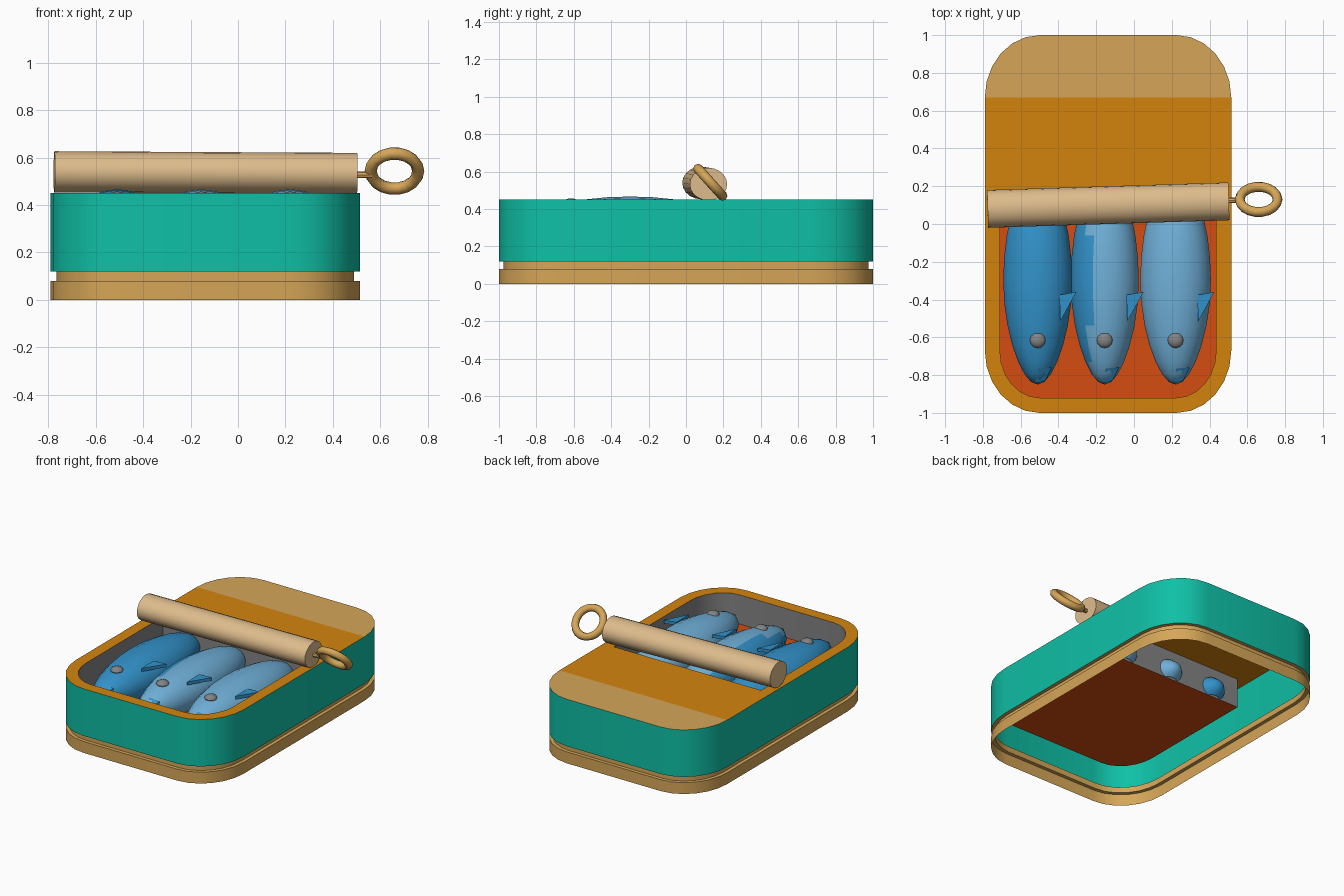
import bpy, bmesh, math
from mathutils import Vector, Matrix

if "Cube" in bpy.data.objects:
    bpy.data.objects.remove(bpy.data.objects["Cube"])


def lin(c):
    c /= 255
    return c / 12.92 if c <= 0.04045 else ((c + 0.055) / 1.055) ** 2.4


def material(name, r, g, b):
    m = bpy.data.materials.new(name)
    m.diffuse_color = (lin(r), lin(g), lin(b), 1)
    m.use_nodes = True
    m.node_tree.nodes["Principled BSDF"].inputs["Base Color"].default_value = m.diffuse_color
    return m


TEAL = material("teal", 15, 192, 166)
TAN = material("tan", 214, 166, 88)
PALE = material("pale tan", 222, 188, 140)
ORANGE = material("orange", 212, 132, 13)
RED = material("red orange", 212, 77, 16)
GREY = material("grey", 132, 132, 132)
BLUE = material("blue", 50, 146, 202)
LIGHT = material("light blue", 112, 176, 217)


def finish(name, bm, mats, smooth=True, normals=True):
    if normals:
        bmesh.ops.recalc_face_normals(bm, faces=bm.faces[:])
    me = bpy.data.meshes.new(name)
    bm.to_mesh(me)
    bm.free()
    for m in mats:
        me.materials.append(m)
    ob = bpy.data.objects.new(name, me)
    bpy.context.collection.objects.link(ob)
    if smooth:
        bpy.ops.object.select_all(action='DESELECT')
        ob.select_set(True)
        bpy.context.view_layer.objects.active = ob
        bpy.ops.object.shade_smooth_by_angle(angle=math.radians(30))
    return ob


CX = -0.1375


def outline(inset=0.0, n=6):
    """Rounded rectangle of the tin, counter-clockwise."""
    hx, hy, rx, ry = 0.6525 - inset, 1 - inset, 0.29 - inset, 0.33 - inset
    pts = []
    for q, (sx, sy) in enumerate(((1, 1), (-1, 1), (-1, -1), (1, -1))):
        for i in range(n + 1):
            a = math.pi / 2 * (q + i / n)
            pts.append((CX + sx * (hx - rx) + rx * math.cos(a),
                        sy * (hy - ry) + ry * math.sin(a)))
    return pts


def opening(n=6):
    """Tray opening: rounded at the front, square at the back."""
    x0, x1, y0, y1, rx, ry = -0.71, 0.435, -0.92, 0.18, 0.21, 0.25
    pts = [(x1, y1), (x0, y1)]
    for q, cx in ((2, x0 + rx), (3, x1 - rx)):
        for i in range(n + 1):
            a = math.pi / 2 * (q + i / n)
            pts.append((cx + rx * math.cos(a), y0 + ry + ry * math.sin(a)))
    return pts


def ring(bm, pts, z):
    return [bm.verts.new((x, y, z)) for x, y in pts]


def bridge(bm, a, b):
    k = len(a)
    return [bm.faces.new((a[i], a[(i + 1) % k], b[(i + 1) % k], b[i])) for i in range(k)]


# tin shell: base band, groove and teal wall, open underneath
def shell(name, profile, mat):
    bm = bmesh.new()
    rings = [ring(bm, outline(i), z) for i, z in profile]
    for a, b in zip(rings, rings[1:]):
        bridge(bm, a, b)
    finish(name, bm, [mat], normals=False)


shell("base_band", [(0, 0), (0, 0.08), (0.025, 0.08), (0.025, 0.12), (0, 0.12)], TAN)
shell("tin_wall", [(0, 0.12), (0, 0.45)], TEAL)

# lid: flat sheet with the tray opening, tan strip at the back
bm = bmesh.new()
edges = []
for pts in (outline(), opening()):
    vs = ring(bm, pts, 0.45)
    edges += [bm.edges.new((vs[i], vs[(i + 1) % len(vs)])) for i in range(len(vs))]
bmesh.ops.triangle_fill(bm, use_beauty=True, edges=edges, normal=(0, 0, 1))
bmesh.ops.bisect_plane(bm, geom=bm.verts[:] + bm.edges[:] + bm.faces[:],
                       plane_co=(0, 0.67, 0), plane_no=(0, 1, 0))
for f in bm.faces:
    f.normal_update()
    if f.normal.z < 0:
        f.normal_flip()
    f.material_index = int(f.calc_center_median().y > 0.67)
finish("lid", bm, [ORANGE, TAN], smooth=False, normals=False)

# tray: grey walls and red floor
bm = bmesh.new()
top, low = ring(bm, opening(), 0.45), ring(bm, opening(), 0.245)
bridge(bm, top, low)
floor = bm.faces.new(low)
floor.material_index = 1
finish("tray", bm, [GREY, RED], normals=False)

# rolled-back lid
bm = bmesh.new()
a, b = Vector((-0.775, 0.08, 0.54)), Vector((0.502, 0.12, 0.533))
rot = Vector((1, 0, 0)).rotation_difference(b - a).to_matrix().to_4x4()
turn = Matrix.Rotation(math.pi / 2, 4, 'Y')
squash = Matrix.Diagonal((1, 0.1, 0.087, 1))
bmesh.ops.create_cone(bm, cap_ends=True, segments=20, radius1=1, radius2=1,
                      depth=(b - a).length,
                      matrix=Matrix.Translation((a + b) / 2) @ rot @ squash @ turn)
finish("lid_roll", bm, [PALE])

# key stem and ring
bm = bmesh.new()
bmesh.ops.create_cone(bm, cap_ends=True, segments=8, radius1=0.014, radius2=0.014, depth=0.08,
                      matrix=Matrix.Translation((0.525, 0.125, 0.527)) @ turn)
finish("key_stem", bm, [TAN])
bpy.ops.mesh.primitive_torus_add(major_segments=18, minor_segments=8, major_radius=0.1,
                                 minor_radius=0.026, location=(0.66, 0.13, 0.543),
                                 rotation=(math.radians(-48), 0, 0))
key = bpy.context.object
key.name = "key_ring"
key.data.materials.append(TAN)
bpy.ops.object.shade_smooth_by_angle(angle=math.radians(50))

# three fish: body, eye, side fin and mouth
FY, FZ, LEN, HIGH = -0.3, 0.31, 0.55, 0.157


def prism(name, pts, lift, mat):
    bm = bmesh.new()
    lo = [bm.verts.new(p) for p in pts]
    hi = [bm.verts.new(Vector(p) + Vector((0, 0, lift))) for p in pts]
    bridge(bm, lo, hi)
    bm.faces.new(lo)
    bm.faces.new(hi)
    finish(name, bm, [mat], smooth=False)


def fish(tag, x, half, dark_until):
    bm = bmesh.new()
    bmesh.ops.create_uvsphere(bm, u_segments=18, v_segments=14, radius=1,
                              matrix=Matrix.Rotation(math.pi / 2, 4, 'X'))
    for v in bm.verts:
        p = v.co
        taper = 1 - 0.15 * p.y ** 2 if p.y < 0 else 1
        v.co = (x + half * p.x * taper, FY + LEN * p.y, FZ + HIGH * p.z)
    geom = bm.verts[:] + bm.edges[:] + bm.faces[:]
    bmesh.ops.bisect_plane(bm, geom=geom, plane_co=(0, 0, 0.247),
                           plane_no=(0, 0, 1), clear_inner=True)
    for f in bm.faces:
        f.material_index = int(f.calc_center_median().x > dark_until)
    finish("fish_body_" + tag, bm, [BLUE, LIGHT])

    bm = bmesh.new()
    bmesh.ops.create_uvsphere(bm, u_segments=12, v_segments=8, radius=1,
                              matrix=Matrix.Translation((x, -0.615, 0.432))
                              @ Matrix.Diagonal((0.042, 0.042, 0.025, 1)))
    finish("fish_eye_" + tag, bm, [GREY])

    prism("fish_fin_" + tag, [(x + 0.115, -0.375, 0.415), (x + 0.205, -0.36, 0.41),
                              (x + 0.12, -0.515, 0.415)], 0.022, BLUE)
    prism("fish_mouth_" + tag, [(x - 0.015, -0.845, 0.325), (x + 0.04, -0.83, 0.325),
                                (x + 0.075, -0.76, 0.36), (x + 0.005, -0.765, 0.375)],
          0.02, BLUE)


fish("left", -0.51, 0.185, 9)
fish("middle", -0.155, 0.183, -0.235)
fish("right", 0.22, 0.19, -9)
